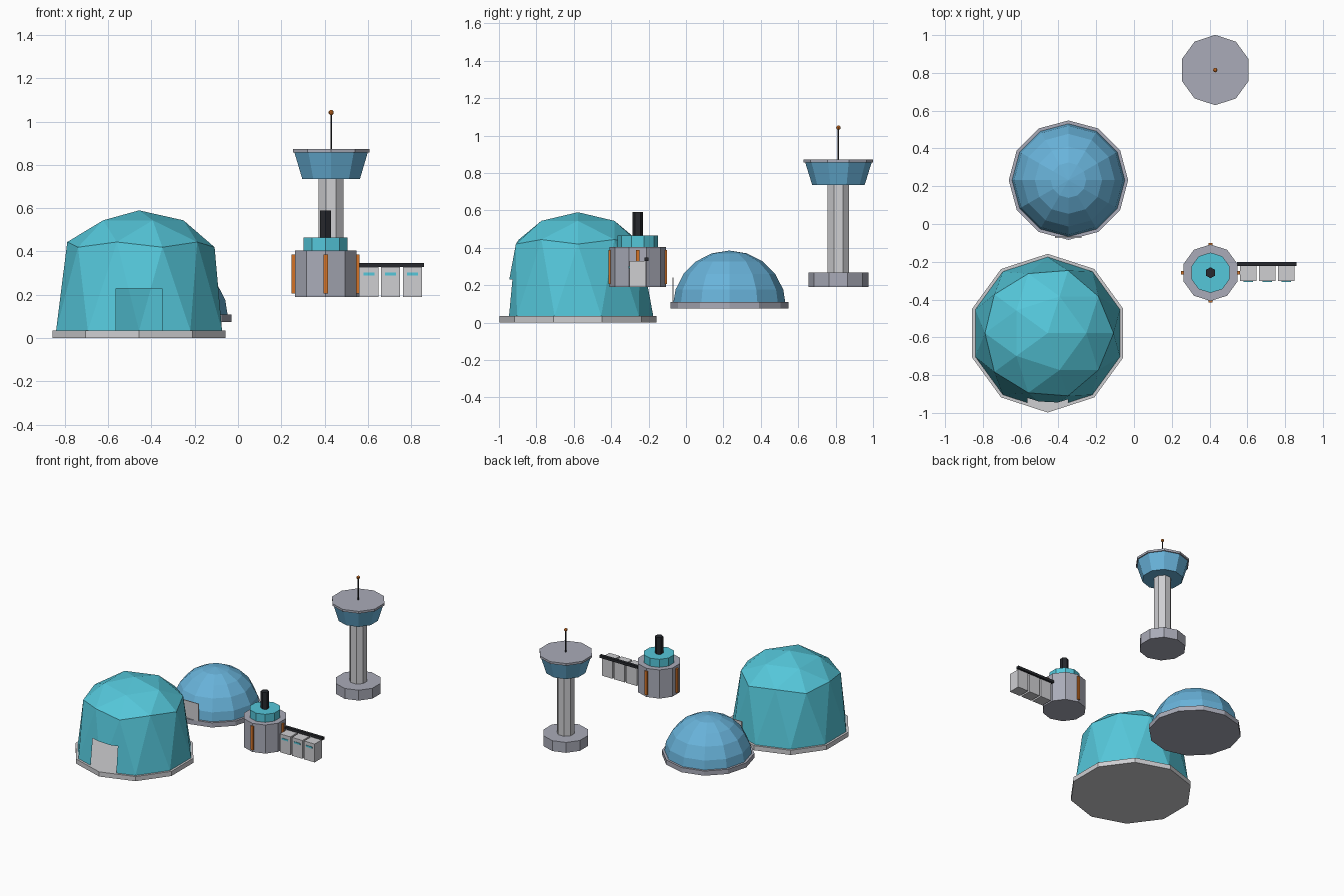
import bpy, bmesh
from math import sin, cos, pi, atan2, hypot
from mathutils import Matrix, Vector

cube = bpy.data.objects.get("Cube")
if cube:
    bpy.data.objects.remove(cube)


def material(name, r, g, b):
    m = bpy.data.materials.new(name)
    m.use_nodes = True
    m.diffuse_color = (r, g, b, 1)
    m.node_tree.nodes["Principled BSDF"].inputs["Base Color"].default_value = (r, g, b, 1)
    return m


TEAL = material("teal", 0.09, 0.57, 0.70)
BLUE = material("sky_blue", 0.14, 0.45, 0.70)
LIGHT = material("light_gray", 0.62, 0.62, 0.64)
GRAY = material("cool_gray", 0.40, 0.41, 0.48)
ORANGE = material("orange", 0.65, 0.17, 0.02)
BLACK = material("black", 0.02, 0.022, 0.027)


def finish(name, bm, mat, loc=(0, 0, 0)):
    mesh = bpy.data.meshes.new(name)
    bm.to_mesh(mesh)
    bm.free()
    mesh.materials.append(mat)
    ob = bpy.data.objects.new(name, mesh)
    ob.location = loc
    bpy.context.collection.objects.link(ob)
    return ob


def prism(name, sides, center, r0, r1, z0, z1, mat, turn=0.0):
    """Closed prism or frustum with a corner pointing to the back."""
    bm = bmesh.new()
    loops = []
    for r, z in ((r0, z0), (r1, z1)):
        angles = [pi / 2 + turn + 2 * pi * i / sides for i in range(sides)]
        loops.append([bm.verts.new((r * cos(a), r * sin(a), z)) for a in angles])
    low, high = loops
    bm.faces.new(low[::-1])
    bm.faces.new(high)
    for i in range(sides):
        j = (i + 1) % sides
        bm.faces.new((low[i], low[j], high[j], high[i]))
    return finish(name, bm, mat, (*center, 0))


def box(name, lo, hi, mat):
    bm = bmesh.new()
    bmesh.ops.create_cube(bm, size=1)
    size = Vector(hi) - Vector(lo)
    bmesh.ops.scale(bm, vec=size, verts=bm.verts)
    return finish(name, bm, mat, (Vector(lo) + Vector(hi)) / 2)


# Large faceted dome: icosphere cap whose equator is pulled down to the floor
BIG = (-0.457, -0.578)
prism("large_dome_base", 10, BIG, 0.42, 0.42, 0, 0.035, LIGHT)
bm = bmesh.new()
bmesh.ops.create_icosphere(bm, subdivisions=2, radius=1)
bmesh.ops.delete(bm, geom=[v for v in bm.verts if v.co.z < -0.1], context='VERTS')
corner = next(v for v in bm.verts if abs(v.co.z - 0.447) < 0.02)
bmesh.ops.rotate(bm, verts=bm.verts, cent=(0, 0, 0),
                 matrix=Matrix.Rotation(-atan2(corner.co.y, corner.co.x), 3, 'Z'))
for v in bm.verts:
    if v.co.z < 0.1:
        k = 0.403 / hypot(v.co.x, v.co.y)
        v.co = (v.co.x * k, v.co.y * k, 0.035)
    else:
        v.co = (v.co.x * 0.39, v.co.y * 0.39, 0.282 + v.co.z * 0.308)

# Doorway opening at the front of the large dome
HALF, TOP = 0.107, 0.23
for co, no in (((HALF, 0, 0), (1, 0, 0)), ((-HALF, 0, 0), (1, 0, 0)), ((0, 0, TOP), (0, 0, 1))):
    bmesh.ops.bisect_plane(bm, geom=bm.verts[:] + bm.edges[:] + bm.faces[:],
                           plane_co=co, plane_no=no, dist=1e-5)
door = []
for f in bm.faces:
    c = f.calc_center_median()
    if abs(c.x) < HALF and c.z < TOP and c.y < 0:
        door.append(f)
bmesh.ops.delete(bm, geom=door, context='FACES')
finish("large_dome", bm, TEAL, (*BIG, 0))

# Small round dome with a door panel
SMALL = (-0.347, 0.232)
prism("small_dome_base", 12, SMALL, 0.316, 0.316, 0.075, 0.11, GRAY)
bm = bmesh.new()
bmesh.ops.create_uvsphere(bm, u_segments=12, v_segments=10, radius=0.303)
bmesh.ops.delete(bm, geom=[v for v in bm.verts if v.co.z < -0.01], context='VERTS')
finish("small_dome", bm, BLUE, (*SMALL, 0.082))
x, y = SMALL
box("small_dome_door", (x - 0.07, y - 0.305, 0.11), (x + 0.07, y - 0.299, 0.24), LIGHT)

# Reactor tank with collar, chimney and four orange strips
TANK = (0.405, -0.258)
prism("tank_body", 10, TANK, 0.15, 0.15, 0.19, 0.405, GRAY)
prism("tank_collar", 10, TANK, 0.107, 0.107, 0.405, 0.465, TEAL)
prism("tank_chimney", 6, TANK, 0.029, 0.029, 0.465, 0.59, BLACK)
for i, side in enumerate(("left", "back", "right", "front")):
    a = i * pi / 2
    x, y = TANK[0] + 0.147 * cos(a), TANK[1] + 0.147 * sin(a)
    box("tank_strip_" + side, (x - 0.01, y - 0.01, 0.207), (x + 0.01, y + 0.01, 0.387), ORANGE)

# Row of storage cabinets under a rail
for i in range(3):
    x = 0.56 + 0.101 * i
    box(f"cabinet_{i + 1}", (x, -0.303, 0.19), (x + 0.088, -0.215, 0.328), LIGHT)
    box(f"cabinet_stripe_{i + 1}", (x + 0.019, -0.307, 0.29), (x + 0.07, -0.302, 0.302), TEAL)
box("cabinet_rail", (0.545, -0.222, 0.328), (0.86, -0.2, 0.347), BLACK)

# Control tower with cabin, roof and antenna
TOWER = (0.43, 0.815)
prism("tower_base", 10, TOWER, 0.16, 0.16, 0.19, 0.268, GRAY)
prism("tower_column", 8, TOWER, 0.062, 0.062, 0.268, 0.735, LIGHT, pi / 8)
prism("tower_cabin", 10, TOWER, 0.14, 0.178, 0.735, 0.857, BLUE)
prism("tower_roof", 10, TOWER, 0.186, 0.186, 0.857, 0.873, GRAY)
prism("antenna", 6, TOWER, 0.004, 0.004, 0.873, 1.04, BLACK)
bm = bmesh.new()
bmesh.ops.create_uvsphere(bm, u_segments=8, v_segments=6, radius=0.012)
finish("antenna_light", bm, ORANGE, (*TOWER, 1.042))
